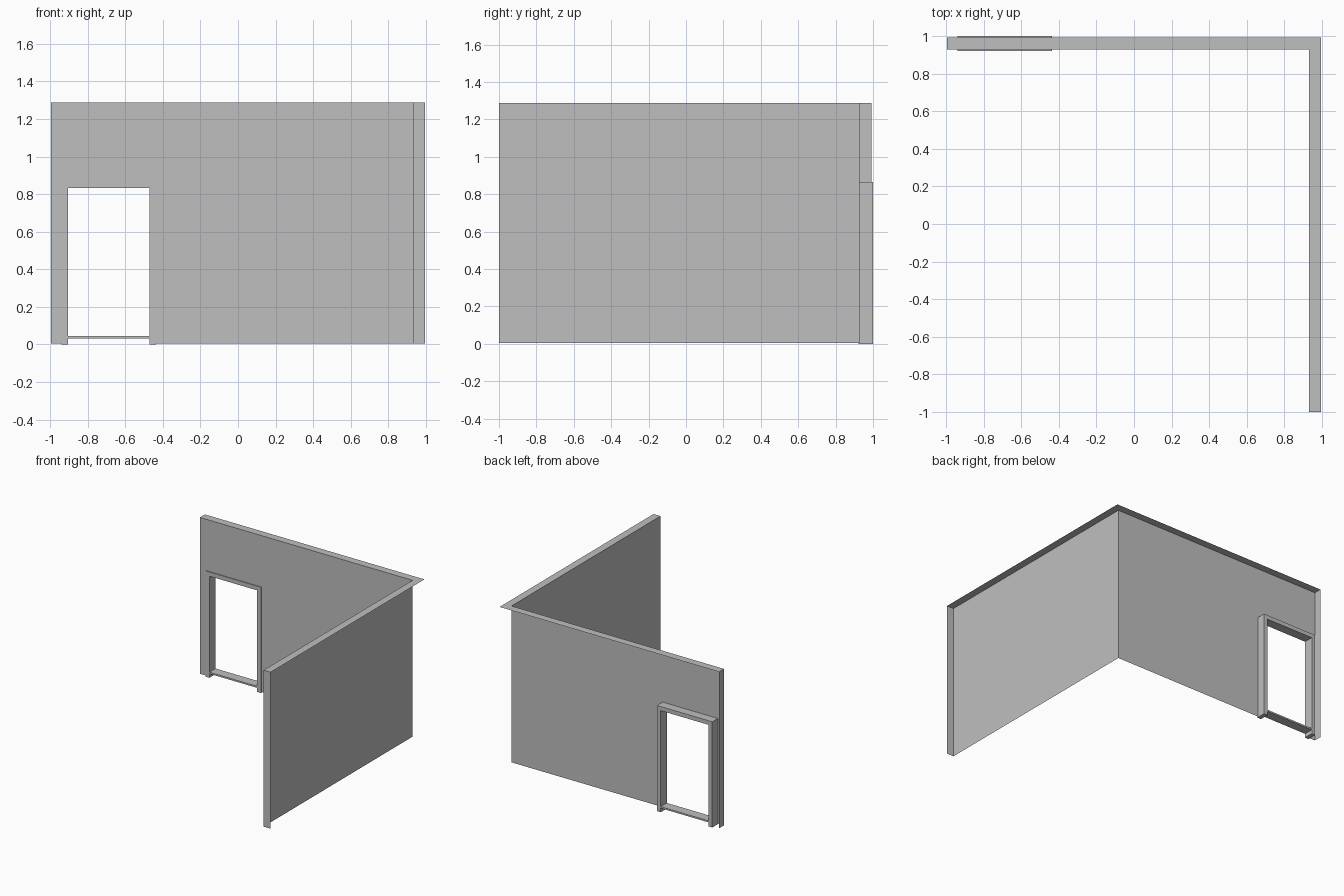
import bpy
import bmesh

cube = bpy.data.objects.get("Cube")
if cube:
    bpy.data.objects.remove(cube, do_unlink=True)

# One plain grey for everything
GREY = (0.52, 0.52, 0.52, 1)
grey = bpy.data.materials.new("plain grey")
grey.use_nodes = True
grey.diffuse_color = GREY
grey.node_tree.nodes["Principled BSDF"].inputs["Base Color"].default_value = GREY


def build(name, faces):
    """Make an object from a few polygons, welding shared corners."""
    bm = bmesh.new()
    for face in faces:
        bm.faces.new([bm.verts.new(p) for p in face])
    bmesh.ops.remove_doubles(bm, verts=bm.verts, dist=0.0001)
    mesh = bpy.data.meshes.new(name)
    bm.to_mesh(mesh)
    bm.free()
    mesh.materials.append(grey)
    obj = bpy.data.objects.new(name, mesh)
    bpy.context.collection.objects.link(obj)
    return obj


def box(name, x0, x1, y0, y1, z0, z1):
    """Closed box between two corners."""
    bm = bmesh.new()
    bmesh.ops.create_cube(bm, size=1)
    for v in bm.verts:
        v.co = (x1 if v.co.x > 0 else x0,
                y1 if v.co.y > 0 else y0,
                z1 if v.co.z > 0 else z0)
    mesh = bpy.data.meshes.new(name)
    bm.to_mesh(mesh)
    bm.free()
    mesh.materials.append(grey)
    obj = bpy.data.objects.new(name, mesh)
    bpy.context.collection.objects.link(obj)


# Wall extents: inner planes, outer top edges, bottom and top
LEFT, X_IN, X_OUT = -0.995, 0.932, 0.995
FRONT, Y_IN, Y_OUT = -1.0, 0.928, 0.992
LOW, HIGH = 0.006, 1.287

# Door frame extents
DOOR_L, DOOR_R, DOOR_TOP = -0.938, -0.437, 0.866
FRAME_Y0, FRAME_Y1, TRIM = 0.921, 1.0, 0.034

# Back wall: inner sheet with a doorway, plus its free end
hole_l, hole_r, hole_top = DOOR_L + TRIM / 2, DOOR_R - TRIM / 2, DOOR_TOP - TRIM / 2
outline = [(LEFT, LOW), (hole_l, LOW), (hole_l, hole_top), (hole_r, hole_top),
           (hole_r, LOW), (X_IN, LOW), (X_IN, HIGH), (LEFT, HIGH)]
build("back_wall", [
    [(x, Y_IN, z) for x, z in outline],
    [(LEFT, Y_OUT, LOW), (LEFT, Y_IN, LOW), (LEFT, Y_IN, HIGH), (LEFT, Y_OUT, HIGH)],
])

# Side wall: inner sheet and its free end
build("side_wall", [
    [(X_IN, Y_IN, LOW), (X_IN, FRONT, LOW), (X_IN, FRONT, HIGH), (X_IN, Y_IN, HIGH)],
    [(X_IN, FRONT, LOW), (X_OUT, FRONT, LOW), (X_OUT, FRONT, HIGH), (X_IN, FRONT, HIGH)],
])

# L-shaped top capping both walls
cap = [(LEFT, Y_IN), (X_IN, Y_IN), (X_IN, FRONT), (X_OUT, FRONT), (X_OUT, Y_OUT), (LEFT, Y_OUT)]
build("wall_top", [[(x, y, HIGH) for x, y in cap]])

# Door frame: two jambs, lintel and thin raised sill
for name, x in (("door_jamb_right", DOOR_L), ("door_jamb_left", DOOR_R - TRIM)):
    box(name, x, x + TRIM, FRAME_Y0, FRAME_Y1, 0, DOOR_TOP)
box("door_lintel", DOOR_L + TRIM, DOOR_R - TRIM, FRAME_Y0, FRAME_Y1, DOOR_TOP - TRIM, DOOR_TOP)
box("door_sill", DOOR_L + TRIM, DOOR_R - TRIM, FRAME_Y0, FRAME_Y1, 0.033, 0.046)
